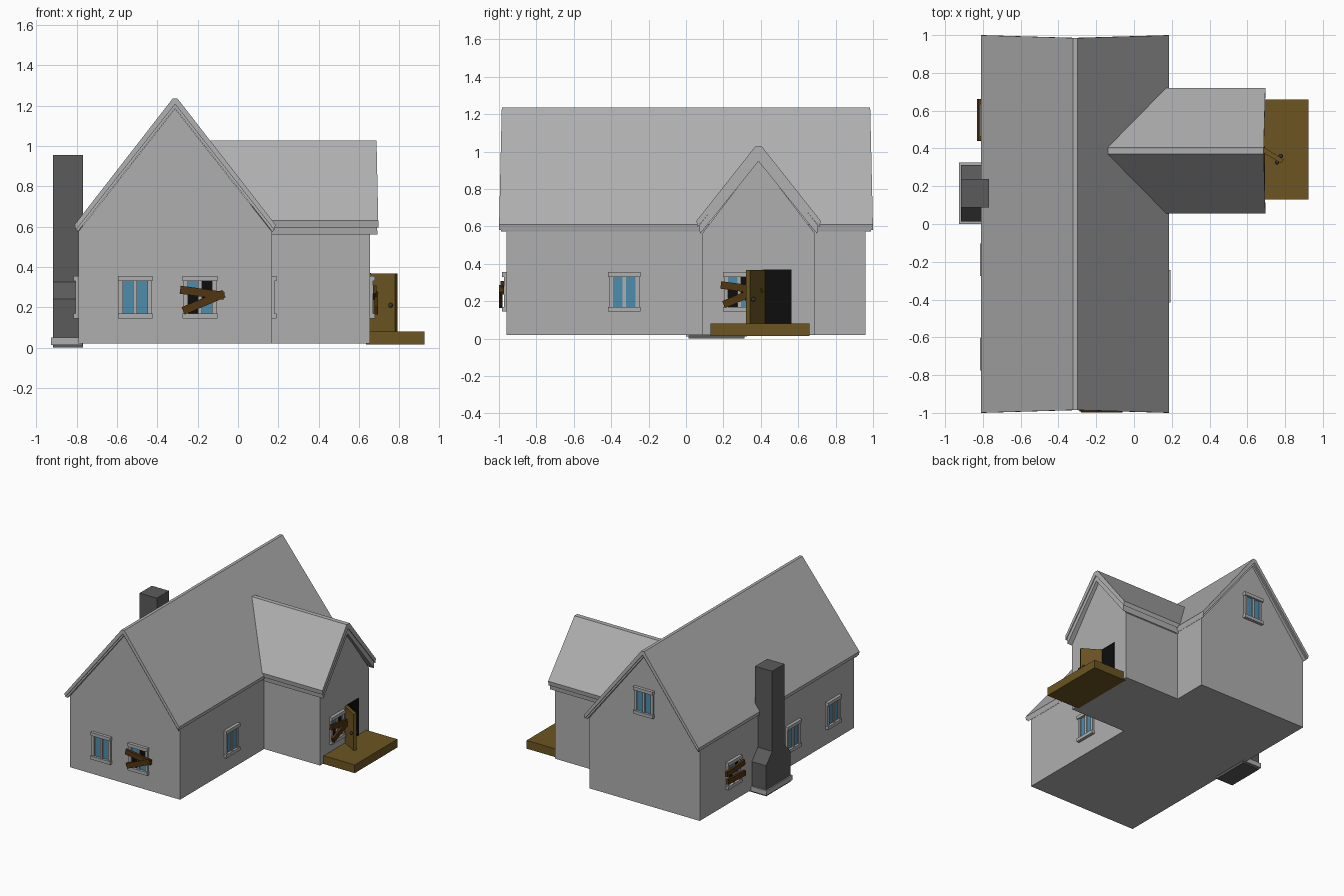
import bpy, bmesh, math
from mathutils import Matrix, Vector

if "Cube" in bpy.data.objects:
    bpy.data.objects.remove(bpy.data.objects["Cube"])


def material(name, rgb):
    m = bpy.data.materials.new(name)
    m.diffuse_color = (*rgb, 1)
    m.use_nodes = True
    m.node_tree.nodes["Principled BSDF"].inputs["Base Color"].default_value = m.diffuse_color
    return m


GREY = material("plaster grey", (0.43, 0.43, 0.43))
DARK = material("chimney grey", (0.105, 0.105, 0.105))
BLUE = material("glass blue", (0.075, 0.27, 0.42))
BLACK = material("dark opening", (0.004, 0.004, 0.004))
WOOD = material("porch wood", (0.15, 0.09, 0.016))
PLANK = material("plank brown", (0.085, 0.035, 0.005))
KNOB = material("knob metal", (0.04, 0.035, 0.03))


def finish(bm, name, mat):
    bmesh.ops.recalc_face_normals(bm, faces=bm.faces)
    me = bpy.data.meshes.new(name)
    bm.to_mesh(me)
    bm.free()
    me.materials.append(mat)
    ob = bpy.data.objects.new(name, me)
    bpy.context.collection.objects.link(ob)
    return ob


def box(name, lo, hi, mat, frame=Matrix()):
    lo, hi = Vector(lo), Vector(hi)
    bm = bmesh.new()
    m = frame @ Matrix.Translation((lo + hi) / 2) @ Matrix.Diagonal((*(hi - lo), 1))
    bmesh.ops.create_cube(bm, size=1, matrix=m)
    return finish(bm, name, mat)


def prism(name, profile, start, end, axis, mat):
    """Extrude a (u, z) profile along an axis; the ends may depend on z."""
    def point(u, z, d):
        return (d, u, z) if axis == "x" else (u, d, z)
    bm = bmesh.new()
    a = [bm.verts.new(point(u, z, start(z))) for u, z in profile]
    b = [bm.verts.new(point(u, z, end(z))) for u, z in profile]
    n = len(profile)
    bm.faces.new(a)
    bm.faces.new(b[::-1])
    for i in range(n):
        j = (i + 1) % n
        bm.faces.new((a[i], a[j], b[j], b[i]))
    return finish(bm, name, mat)


def gable(c, half, base, eave, apex):
    return [(c - half, base), (c + half, base), (c + half, eave),
            (c, apex), (c - half, eave)]


def slab(c, half, eave, ridge, flat, drop):
    """Upside-down V section with a narrow flat ridge."""
    return [(c - half, eave), (c - flat, ridge), (c + flat, ridge), (c + half, eave),
            (c + half - 0.005, eave - drop), (c, ridge - drop),
            (c - half + 0.005, eave - drop)]


# Main house
MX = -0.312
prism("main_walls", gable(MX, 0.48, 0.02, 0.575, 1.185),
      lambda z: -0.96, lambda z: 0.96, "y", GREY)
main_end = lambda z: 1.0 - 0.015 * (z - 0.58) / 0.65
prism("main_roof", slab(MX, 0.498, 0.61, 1.235, 0.012, 0.028),
      lambda z: -main_end(z), main_end, "y", GREY)
prism("main_roof_trim", slab(MX, 0.49, 0.592, 1.207, 0.004, 0.02),
      lambda z: -main_end(z) + 0.012, lambda z: main_end(z) - 0.012, "y", GREY)

# Side wing, with its inner end following the main roof slope
WY = 0.388
inner = lambda z: min(0.16, MX + 0.012 + (1.225 - z) / 1.286)
prism("wing_walls", gable(WY, 0.303, 0.02, 0.56, 0.955),
      lambda z: min(0.165, inner(z)), lambda z: 0.655, "x", GREY)
wing_end = lambda z: 0.697 - 0.01 * (z - 0.56) / 0.46
prism("wing_roof", slab(WY, 0.332, 0.63, 1.027, 0.018, 0.034),
      inner, wing_end, "x", GREY)
prism("wing_roof_trim", slab(WY, 0.318, 0.605, 0.993, 0.006, 0.045),
      inner, lambda z: wing_end(z) - 0.006, "x", GREY)

# Chimney: broad foot tapering to a square stack
CY = 0.163
half_profile = [(0.15, 0.0), (0.15, 0.24), (0.076, 0.325), (0.076, 0.955)]
prism("chimney", [(CY + u, z) for u, z in half_profile]
      + [(CY - u, z) for u, z in reversed(half_profile)],
      lambda z: -0.917, lambda z: -0.768, "x", DARK)
box("chimney_base", (-0.927, 0.0, 0.012), (-0.77, 0.325, 0.05), GREY)

# Porch, doorway and open door
box("porch", (0.635, 0.13, 0.015), (0.925, 0.66, 0.08), WOOD)
box("doorway", (0.652, 0.415, 0.08), (0.659, 0.563, 0.37), BLACK)
hinge = Matrix.Translation((0.655, 0.425, 0)) @ Matrix.Rotation(math.radians(-31), 4, "Z")
box("door", (0, -0.025, 0.08), (0.16, 0, 0.368), WOOD, hinge)
for side, y in (("outer", -0.032), ("inner", 0.007)):
    bm = bmesh.new()
    bmesh.ops.create_uvsphere(bm, u_segments=10, v_segments=6, radius=0.012,
                              matrix=hinge @ Matrix.Translation((0.138, y, 0.21)))
    finish(bm, "door_knob_" + side, KNOB)


def window(name, loc, angle, boards=None):
    """Two-pane window; local x runs along the wall, local -y points outward."""
    f = Matrix.Translation(loc) @ Matrix.Rotation(math.radians(angle), 4, "Z")
    for s, part in ((-1, "sill"), (1, "lintel")):
        box(f"{name}_{part}", (-0.086, -0.024, s * 0.093 - 0.013),
            (0.086, 0.005, s * 0.093 + 0.013), GREY, f)
    for x, w, part in ((-0.071, 0.011, "left_jamb"), (0, 0.01, "mullion"),
                       (0.071, 0.011, "right_jamb")):
        box(f"{name}_{part}", (x - w, -0.014, -0.08), (x + w, 0.005, 0.08), GREY, f)
    for s in (-1, 1):
        lo, hi = -0.08, 0.08
        if boards:
            # Broken panes leave part of the opening dark
            box(f"{name}_hole", (s * 0.035 - 0.026, -0.003, -0.08),
                (s * 0.035 + 0.026, 0.002, 0.08), BLACK, f)
            lo, hi = (0.04, 0.08) if s < 0 else (-0.08, -0.01)
        box(f"{name}_pane", (s * 0.035 - 0.026, -0.006, lo),
            (s * 0.035 + 0.026, 0.002, hi), BLUE, f)
    for i, (x, z, tilt) in enumerate(boards or []):
        b = (f @ Matrix.Translation((x, -0.02 - 0.007 * i, z))
             @ Matrix.Rotation(math.radians(-tilt), 4, "Y"))
        box(f"{name}_board", (-0.11, -0.012, -0.02), (0.11, 0.006, 0.02), PLANK, b)


crossed = [(0.01, 0.022, -8), (0.017, -0.025, 23)]
level = [(0.0, 0.035, 4), (0.0, -0.035, -3)]
window("front_left_window", (-0.51, -0.96, 0.25), 0)
window("front_right_window", (-0.188, -0.96, 0.25), 0, crossed)
window("right_window", (0.168, -0.33, 0.25), 90)
window("wing_window", (0.655, 0.285, 0.25), 90, crossed)
window("gable_window", (MX, 0.96, 0.83), 180)
window("left_back_window", (-0.792, 0.55, 0.25), -90, level)
window("left_middle_window", (-0.792, -0.19, 0.25), -90)
window("left_front_window", (-0.792, -0.69, 0.25), -90)
